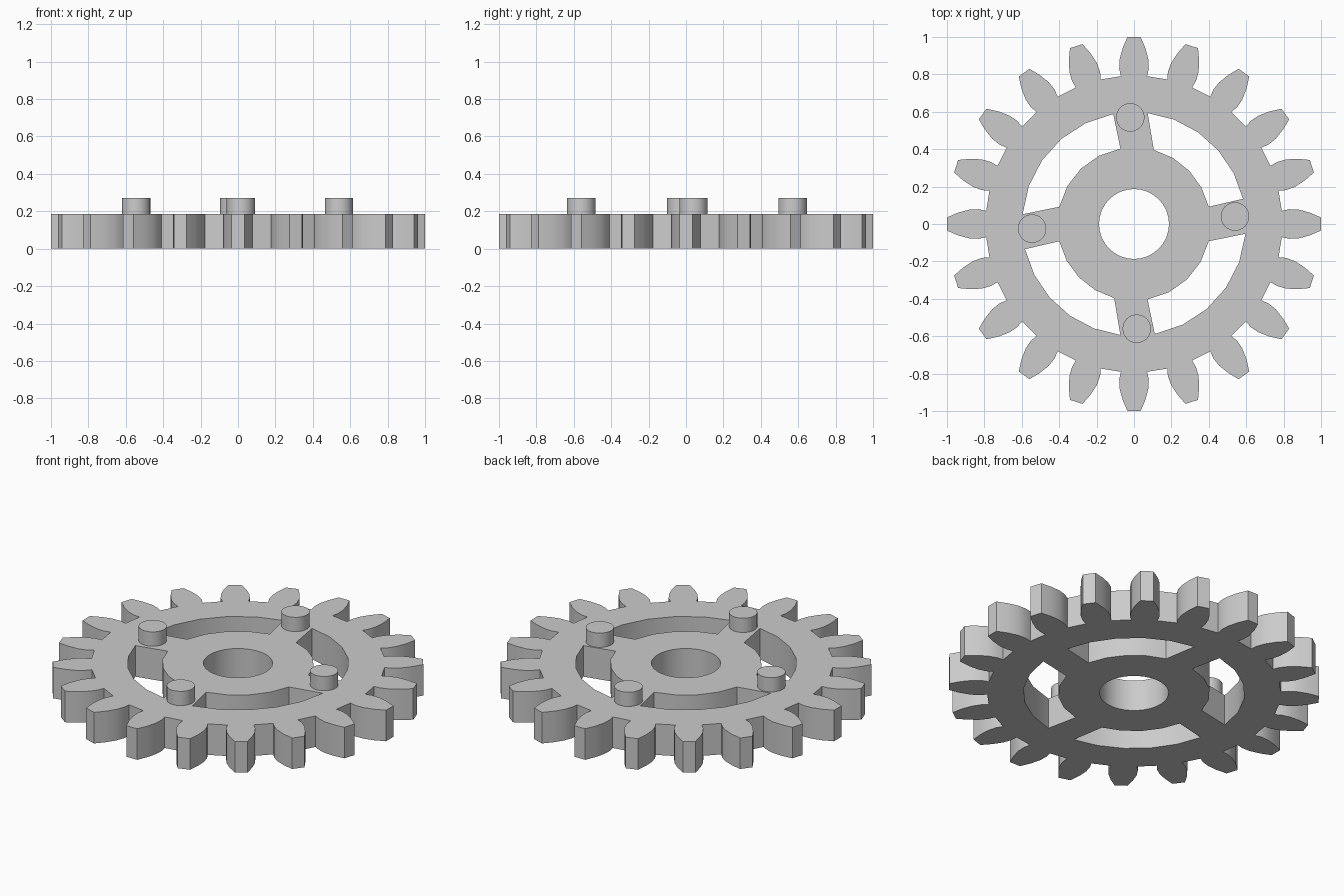
import bpy, bmesh
from math import sin, cos, radians, atan2, hypot, pi, degrees

cube = bpy.data.objects.get("Cube")
if cube:
    bpy.data.objects.remove(cube)

THICK = 0.185
TEETH = 20

grey = bpy.data.materials.new("plain grey")
grey.use_nodes = True
COLOUR = (0.6, 0.6, 0.6, 1)
grey.diffuse_color = COLOUR
grey.node_tree.nodes["Principled BSDF"].inputs["Base Color"].default_value = COLOUR


def polar(r, deg):
    a = radians(deg)
    return (r * cos(a), r * sin(a))


def arc(r, start, end, steps):
    return [polar(r, start + (end - start) * i / steps) for i in range(steps + 1)]


def finish(bm, name, angle):
    bmesh.ops.recalc_face_normals(bm, faces=bm.faces)
    mesh = bpy.data.meshes.new(name)
    bm.to_mesh(mesh)
    bm.free()
    mesh.materials.append(grey)
    ob = bpy.data.objects.new(name, mesh)
    bpy.context.collection.objects.link(ob)
    bpy.ops.object.select_all(action='DESELECT')
    ob.select_set(True)
    bpy.context.view_layer.objects.active = ob
    bpy.ops.object.shade_smooth_by_angle(angle=radians(angle))
    return ob


# Toothed outline: one flank as (distance, half width), mirrored for each tooth
flank = [(0.79, 0.07), (0.83, 0.079), (0.88, 0.077), (0.94, 0.061), (1.0, 0.035)]
tooth = [(x, -w) for x, w in flank] + [(x, w) for x, w in reversed(flank)]
outline = []
for i in range(TEETH):
    turn = 360 / TEETH * i
    outline += [polar(hypot(x, y), turn + degrees(atan2(y, x))) for x, y in tooth]

# Four windows between the slanted spokes, opposite ones alike
loops = [outline, arc(0.187, 0, 360, 32)[:-1]]
for i in range(4):
    o1, o2, i1, i2 = (13, 83, 13, 75) if i % 2 == 0 else (10.7, 85, 10.2, 77)
    q = 90 * i
    loops.append(arc(0.598, q + o1, q + o2, 5) + arc(0.41, q + i2, q + i1, 4))

# Gear plate: fill the outline around the openings, then thicken
bm = bmesh.new()
edges = []
for loop in loops:
    vs = [bm.verts.new((x, y, 0)) for x, y in loop]
    edges += [bm.edges.new((vs[k - 1], vs[k])) for k in range(len(vs))]
bmesh.ops.triangle_fill(bm, edges=edges, use_beauty=True)
ext = bmesh.ops.extrude_face_region(bm, geom=bm.faces[:])
top = [g for g in ext["geom"] if isinstance(g, bmesh.types.BMVert)]
bmesh.ops.translate(bm, verts=top, vec=(0, 0, THICK))
finish(bm, "gear_plate", 25)

# Round pegs on the spokes
pegs = {"right_peg": (-0.545, -0.025), "left_peg": (0.54, 0.04),
        "back_peg": (-0.02, 0.57), "front_peg": (0.015, -0.56)}
for name, (x, y) in pegs.items():
    bm = bmesh.new()
    bmesh.ops.create_cone(bm, cap_ends=True, segments=32, radius1=0.076,
                          radius2=0.076, depth=0.09)
    bmesh.ops.translate(bm, verts=bm.verts, vec=(x, y, THICK + 0.04))
    finish(bm, name, 30)
